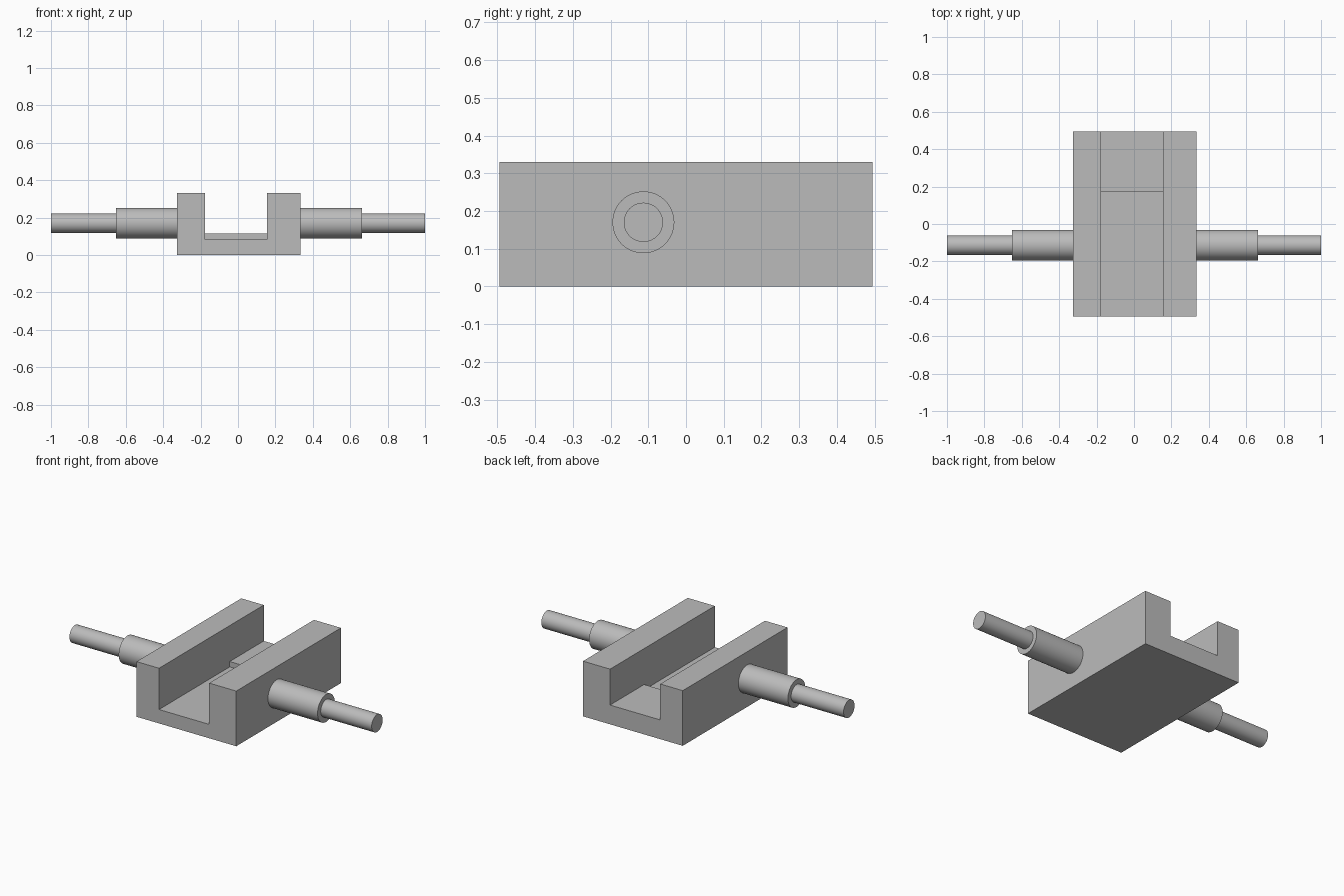
import bpy, bmesh, math

cube = bpy.data.objects.get("Cube")
if cube:
    bpy.data.objects.remove(cube, do_unlink=True)

grey = bpy.data.materials.new("plain grey")
grey.use_nodes = True
grey.diffuse_color = (0.5, 0.5, 0.5, 1)
grey.node_tree.nodes["Principled BSDF"].inputs["Base Color"].default_value = (0.5, 0.5, 0.5, 1)


def extrude(name, outline, place, step):
    """Extrude a closed outline, placed in 3D by a function, along a vector."""
    bm = bmesh.new()
    face = bm.faces.new([bm.verts.new(place(a, b)) for a, b in outline])
    result = bmesh.ops.extrude_face_region(bm, geom=[face])
    moved = [v for v in result["geom"] if isinstance(v, bmesh.types.BMVert)]
    bmesh.ops.translate(bm, verts=moved, vec=step)
    bmesh.ops.recalc_face_normals(bm, faces=bm.faces)
    mesh = bpy.data.meshes.new(name)
    bm.to_mesh(mesh)
    bm.free()
    mesh.materials.append(grey)
    obj = bpy.data.objects.new(name, mesh)
    bpy.context.collection.objects.link(obj)
    return obj


# Channel body: U profile, with a higher floor at the back
LEFT, RIGHT, IN_LEFT, IN_RIGHT = -0.325, 0.335, -0.176, 0.156
HALF, TOP, STEP_Y = 0.495, 0.33, 0.173


def u_section(name, floor, y0, y1):
    outline = [(LEFT, 0), (RIGHT, 0), (RIGHT, TOP), (IN_RIGHT, TOP),
               (IN_RIGHT, floor), (IN_LEFT, floor), (IN_LEFT, TOP), (LEFT, TOP)]
    return extrude(name, outline, lambda x, z: (x, y0, z), (0, y1 - y0, 0))


u_section("channel_body", 0.083, -HALF, HALF)

# Raised floor plate at the back of the channel
plate = [(IN_LEFT, 0.083), (IN_RIGHT, 0.083), (IN_RIGHT, 0.115), (IN_LEFT, 0.115)]
extrude("raised_floor", plate, lambda x, z: (x, STEP_Y, z), (0, HALF - STEP_Y, 0))


# Stepped axles: profile of (x, radius) revolved around the axle line
def axle(name, profile, sides=64):
    bm = bmesh.new()
    rings = []
    for x, r in profile:
        angles = [2 * math.pi * i / sides for i in range(sides)]
        rings.append([bm.verts.new((x, -0.113 + r * math.cos(a), 0.17 + r * math.sin(a)))
                      for a in angles])
    for a, b in zip(rings, rings[1:]):
        for i in range(sides):
            j = (i + 1) % sides
            bm.faces.new((a[i], a[j], b[j], b[i]))
    bm.faces.new(rings[0])
    bm.faces.new(rings[-1])
    bmesh.ops.recalc_face_normals(bm, faces=bm.faces)
    mesh = bpy.data.meshes.new(name)
    bm.to_mesh(mesh)
    bm.free()
    mesh.materials.append(grey)
    obj = bpy.data.objects.new(name, mesh)
    bpy.context.collection.objects.link(obj)
    bpy.ops.object.select_all(action='DESELECT')
    obj.select_set(True)
    bpy.context.view_layer.objects.active = obj
    bpy.ops.object.shade_smooth_by_angle(angle=math.radians(30))


for side, root, shoulder, tip in (("left", RIGHT, 0.663, 1.0), ("right", LEFT, -0.653, -1.0)):
    axle(side + "_axle", [(root, 0.082), (shoulder, 0.082), (shoulder, 0.052), (tip, 0.052)])
